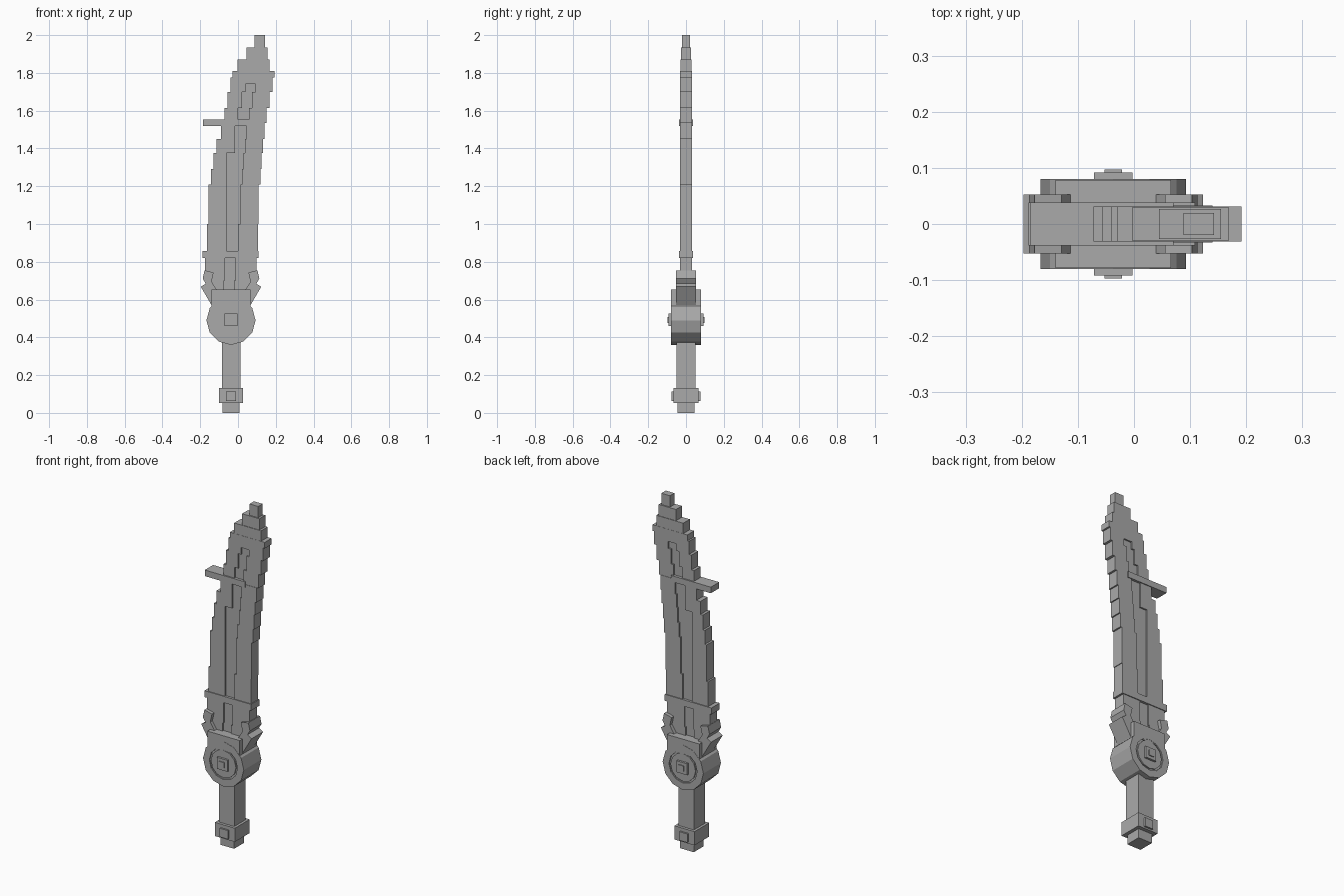
import bpy, bmesh, math
from mathutils import Matrix

cube = bpy.data.objects.get("Cube")
if cube:
    bpy.data.objects.remove(cube, do_unlink=True)

steel = bpy.data.materials.new("grey_steel")
steel.use_nodes = True
GREY = (0.4, 0.4, 0.4, 1)
steel.diffuse_color = GREY
steel.node_tree.nodes["Principled BSDF"].inputs["Base Color"].default_value = GREY

AXIS = -0.037  # centre line of the hilt


def finish(name, bm):
    bmesh.ops.recalc_face_normals(bm, faces=bm.faces)
    mesh = bpy.data.meshes.new(name)
    bm.to_mesh(mesh)
    bm.free()
    mesh.materials.append(steel)
    obj = bpy.data.objects.new(name, mesh)
    bpy.context.scene.collection.objects.link(obj)
    return obj


def add_box(bm, x0, x1, z0, z1, depth):
    """Box centred on y = 0 with half thickness depth."""
    m = Matrix.Translation(((x0 + x1) / 2, 0, (z0 + z1) / 2))
    m = m @ Matrix.Diagonal((x1 - x0, 2 * depth, z1 - z0, 1))
    bmesh.ops.create_cube(bm, size=1, matrix=m)


def box(name, x0, x1, z0, z1, depth):
    bm = bmesh.new()
    add_box(bm, x0, x1, z0, z1, depth)
    return finish(name, bm)


def centred_box(name, half, z0, z1, depth):
    return box(name, AXIS - half, AXIS + half, z0, z1, depth)


def prism(name, points, depth):
    """Outline in x, z extruded along y."""
    bm = bmesh.new()
    face = bm.faces.new([bm.verts.new((x, -depth, z)) for x, z in points])
    out = bmesh.ops.extrude_face_region(bm, geom=[face])
    moved = [v for v in out["geom"] if isinstance(v, bmesh.types.BMVert)]
    bmesh.ops.translate(bm, verts=moved, vec=(0, 2 * depth, 0))
    return finish(name, bm)


# Handle and pommel
centred_box("grip", 0.049, 0.12, 0.40, 0.051)
centred_box("pommel_block", 0.064, 0.053, 0.132, 0.067)
centred_box("pommel_stud", 0.026, 0.062, 0.112, 0.077)
centred_box("pommel_tip", 0.044, 0, 0.06, 0.045)

# Twelve-sided guard disc with a ring groove on both faces
profile = [(0, 0.08), (0.08, 0.08), (0.08, 0.073), (0.09, 0.073), (0.09, 0.08), (0.13, 0.08)]
profile += [(r, -y) for r, y in reversed(profile)]
bm = bmesh.new()
verts = [bm.verts.new((r, y, 0)) for r, y in profile]
edges = [bm.edges.new(pair) for pair in zip(verts, verts[1:])]
bmesh.ops.spin(bm, geom=verts + edges, cent=(0, 0, 0), axis=(0, 1, 0),
               angle=math.tau, steps=12, use_duplicate=False)
bmesh.ops.remove_doubles(bm, verts=bm.verts, dist=0.0005)
bmesh.ops.translate(bm, verts=bm.verts, vec=(AXIS, 0, 0.49))
finish("guard_disc", bm)
centred_box("guard_collar", 0.103, 0.565, 0.652, 0.0785)
centred_box("guard_stud", 0.034, 0.459, 0.525, 0.092)
centred_box("guard_stud_cap", 0.016, 0.476, 0.508, 0.097)

# Hooked wings on both sides of the guard
wing = [(0.10, 0.565), (0.160, 0.668), (0.134, 0.684), (0.150, 0.711), (0.140, 0.755),
        (0.092, 0.743), (0.103, 0.695), (0.076, 0.652)]
for side, name in ((1, "wing_left"), (-1, "wing_right")):
    prism(name, [(AXIS + side * x, z) for x, z in wing], 0.053)

# Blade: leaning steps of (top, left edge, right edge, half thickness, groove span)
steps = [
    (0.70, -0.14, 0.07, 0.033, (-0.075, -0.02)),
    (0.84, -0.175, 0.098, 0.033, (-0.07, -0.012)),
    (1.00, -0.165, 0.105, 0.033, (-0.06, 0)),
    (1.21, -0.155, 0.109, 0.033, (-0.06, 0.012)),
    (1.29, -0.143, 0.118, 0.033, (-0.06, 0.02)),
    (1.375, -0.13, 0.125, 0.033, (-0.06, 0.03)),
    (1.45, -0.115, 0.132, 0.033, (-0.016, 0.038)),
    (1.535, -0.09, 0.14, 0.033, (-0.016, 0.046)),
    (1.615, -0.072, 0.152, 0.031, (0, 0.058)),
    (1.70, -0.056, 0.168, 0.031, (0.022, 0.075)),
    (1.74, -0.04, 0.182, 0.031, (0.04, 0.092)),
    (1.775, -0.04, 0.182, 0.031, None),
    (1.81, -0.03, 0.192, 0.031, None),
    (1.87, -0.003, 0.168, 0.03, None),
    (1.935, 0.045, 0.155, 0.027, None),
    (2.00, 0.088, 0.143, 0.02, None),
]
bm = bmesh.new()
low = 0.60
for top, x0, x1, depth, groove in steps:
    if groove:
        add_box(bm, x0, groove[0], low, top, depth)
        add_box(bm, groove[0], groove[1], low, top, depth - 0.009)
        add_box(bm, groove[1], x1, low, top, depth)
    else:
        add_box(bm, x0, x1, low, top, depth)
    low = top
finish("blade", bm)

# Raised bands across the blade
box("lower_band", -0.188, 0.109, 0.82, 0.857, 0.038)
box("upper_crossbar", -0.185, 0.07, 1.518, 1.553, 0.038)
